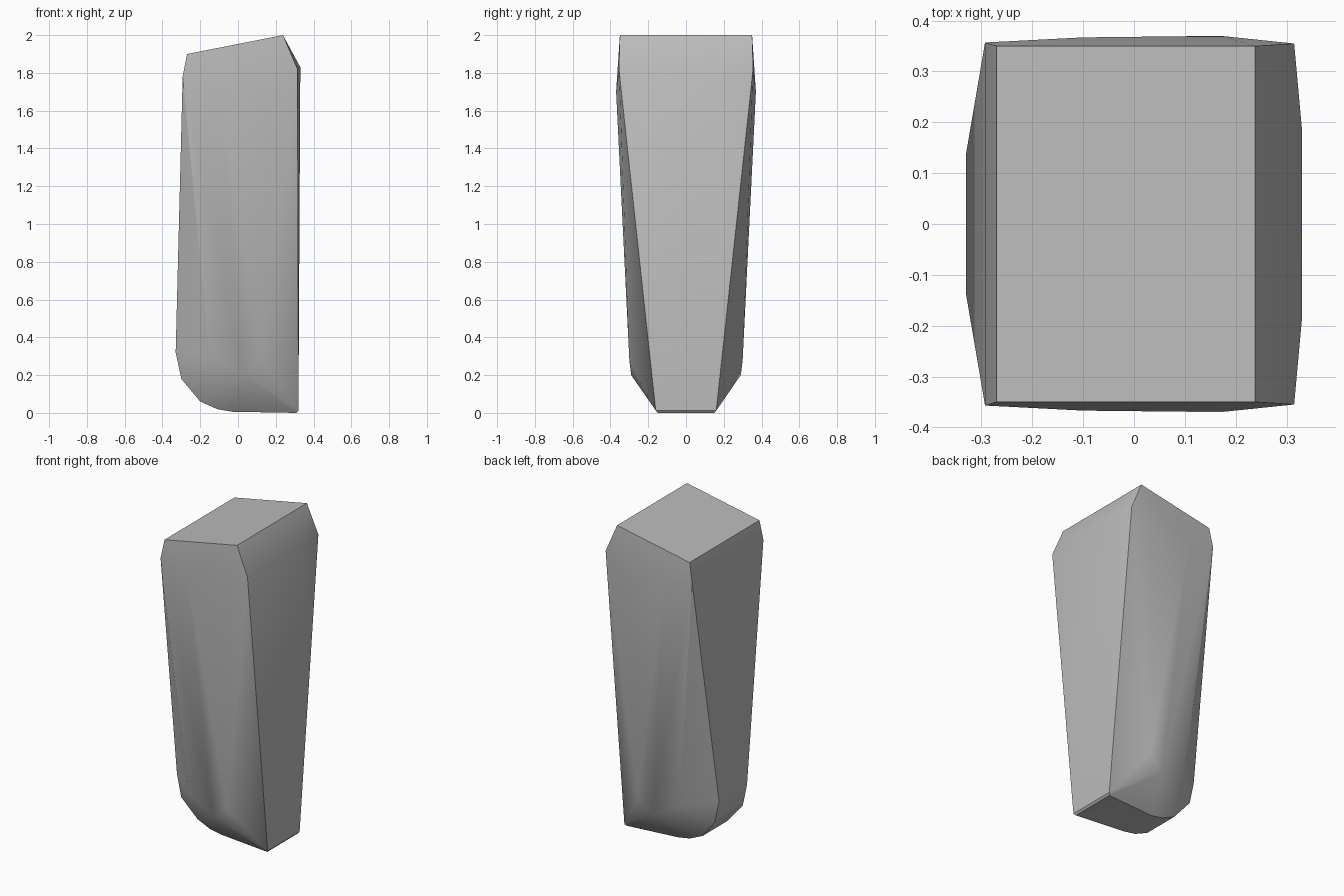
import bpy
import bmesh
import math

cube = bpy.data.objects.get("Cube")
if cube:
    bpy.data.objects.remove(cube, do_unlink=True)

# Single stone colour
grey = bpy.data.materials.new("stone_grey")
grey.use_nodes = True
colour = (0.5, 0.5, 0.5, 1.0)
grey.diffuse_color = colour
grey.node_tree.nodes["Principled BSDF"].inputs["Base Color"].default_value = colour

# Corners of one half of the block: x, depth from the middle, z
sloped_top = [(-0.27, 0.35, 1.90), (0.238, 0.35, 2.0)]
shoulder = [(-0.293, 0.357, 1.78), (-0.1, 0.367, 1.72), (0.17, 0.37, 1.7),
            (0.315, 0.355, 1.82), (0.33, 0.19, 1.83)]
lower_facets = [(0.13, 0.3, 0.28), (0.03, 0.29, 0.2),
                (-0.15, 0.28, 0.3), (-0.33, 0.14, 0.32)]
rounded_foot = [(-0.3, 0.14, 0.18), (-0.2, 0.12, 0.06), (-0.11, 0.12, 0.02),
                (-0.03, 0.12, 0.006), (0.32, 0.16, 0.012), (0.31, 0.15, 0.0)]

# Mirror the corners front to back and wrap them in a faceted skin
bm = bmesh.new()
for x, y, z in sloped_top + shoulder + lower_facets + rounded_foot:
    for side in (-1, 1):
        bm.verts.new((x, side * y, z))
hull = bmesh.ops.convex_hull(bm, input=bm.verts[:])
loose = [v for v in bm.verts if not v.link_faces]
bmesh.ops.delete(bm, geom=loose, context='VERTS')
bmesh.ops.dissolve_limit(bm, angle_limit=math.radians(0.5),
                         verts=bm.verts[:], edges=bm.edges[:])
bmesh.ops.recalc_face_normals(bm, faces=bm.faces[:])

mesh = bpy.data.meshes.new("stone_block")
bm.to_mesh(mesh)
bm.free()
mesh.materials.append(grey)
stone = bpy.data.objects.new("stone_block", mesh)
bpy.context.collection.objects.link(stone)

# Soften shallow facets, keep the hard corners
bpy.ops.object.select_all(action='DESELECT')
stone.select_set(True)
bpy.context.view_layer.objects.active = stone
bpy.ops.object.shade_smooth_by_angle(angle=math.radians(30))
